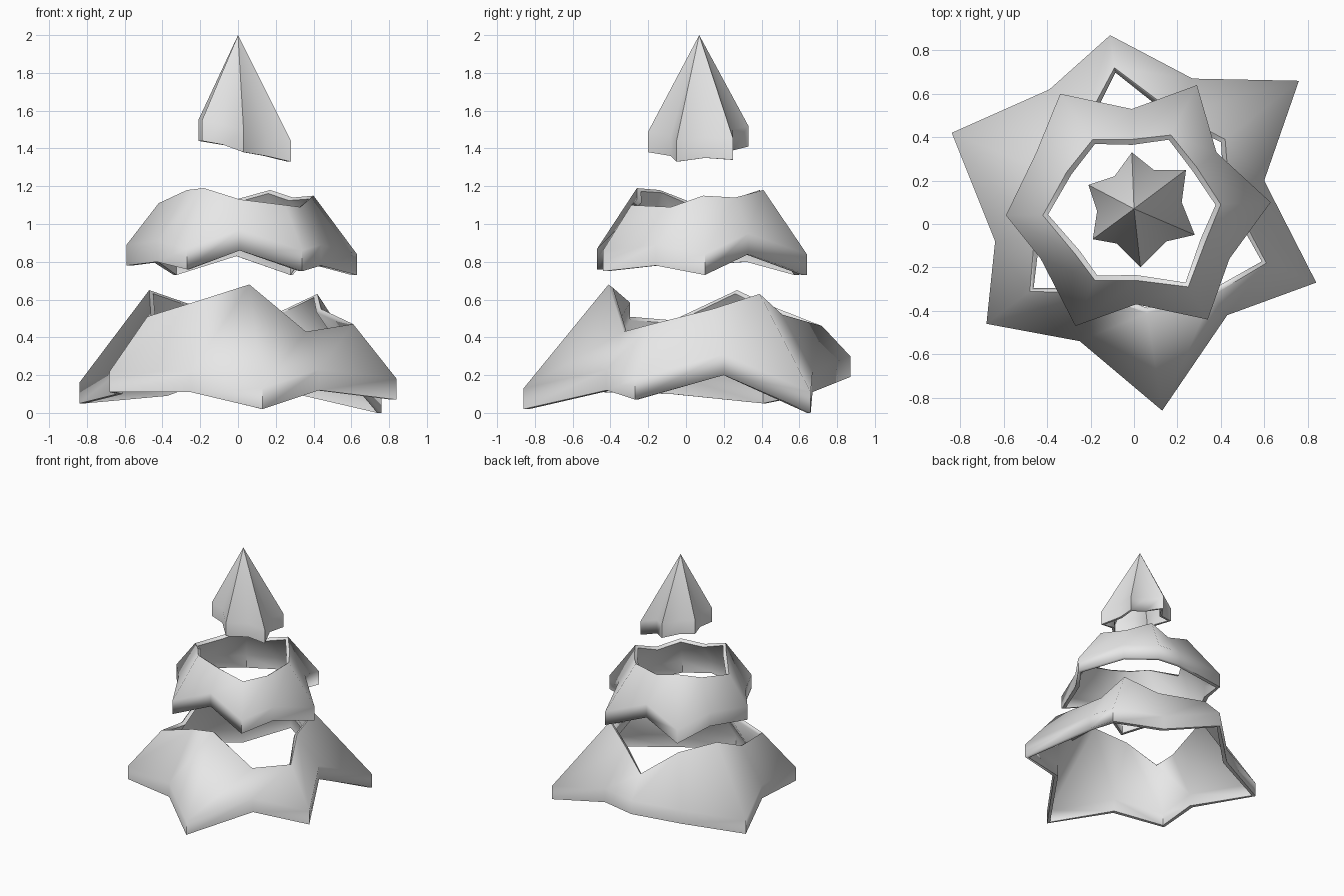
import bpy
import math

cube = bpy.data.objects.get("Cube")
if cube:
    bpy.data.objects.remove(cube, do_unlink=True)

# One plain grey for the whole tree
grey = bpy.data.materials.new("plain_grey")
grey.use_nodes = True
grey.diffuse_color = (0.8, 0.8, 0.8, 1)
grey.node_tree.nodes["Principled BSDF"].inputs["Base Color"].default_value = grey.diffuse_color

SKIRT = 0.11  # height of the upright band around each hem


def metres(points):
    """Turn hand-placed points in hundredths into scene units."""
    return [tuple(value / 100 for value in point) for point in points]


def band(lower, upper):
    """Faces joining two closed rings, given by their vertex indices."""
    count = len(lower)
    faces = []
    for i in range(count):
        j = (i + 1) % count
        faces.append((lower[j], lower[i], upper[i], upper[j]))
    return faces


def make_tier(name, hem, collar=None, apex=None, thickness=0.03):
    """Star-shaped hollow tier: hem, upright skirt, then a collar ring or an apex."""
    hem = metres(hem)
    count = len(hem)
    shoulder = [(x, y, z + SKIRT) for x, y, z in hem]
    verts = hem + shoulder
    hem_ring = range(count)
    shoulder_ring = range(count, count + count)
    faces = band(hem_ring, shoulder_ring)

    if collar:
        collar_ring = range(len(verts), len(verts) + count)
        verts += metres(collar)
        faces += band(shoulder_ring, collar_ring)
    else:
        tip = len(verts)
        verts += metres([apex])
        for i in range(count):
            j = (i + 1) % count
            faces.append((shoulder_ring[j], shoulder_ring[i], tip))

    mesh = bpy.data.meshes.new(name)
    mesh.from_pydata(verts, [], faces)
    mesh.materials.append(grey)
    tier = bpy.data.objects.new(name, mesh)
    bpy.context.collection.objects.link(tier)

    # Give the sheet its wall thickness, then smooth it
    shell = tier.modifiers.new("wall", "SOLIDIFY")
    shell.thickness = thickness
    shell.offset = -1
    bpy.ops.object.select_all(action="DESELECT")
    tier.select_set(True)
    bpy.context.view_layer.objects.active = tier
    bpy.ops.object.modifier_apply(modifier=shell.name)
    bpy.ops.object.shade_smooth_by_angle(angle=math.radians(80))
    return tier


# Rings run clockwise from the back, alternating star point and notch
make_tier(
    "bottom_tier",
    hem=[(-11, 87, 19), (27, 67, 11), (76, 66, 0), (60, 20, 20),
         (84, -27, 7), (43, -42, 12), (13, -86, 2), (-25, -54, 11),
         (-68, -46, 11), (-64, -8, 10), (-84, 42, 5), (-39, 62, 9)],
    collar=[(-9, 72, 46), (19, 51, 52), (42, 39, 63), (44, 14, 55),
            (61, -18, 47), (36, -33, 43), (6, -41, 68), (-19, -32, 60),
            (-48, -31, 51), (-46, -7, 49), (-47, 27, 65), (-24, 44, 57)],
)

make_tier(
    "middle_tier",
    hem=[(-34, 60, 73), (-1, 53, 83), (29, 64, 73), (38, 33, 84),
         (63, 10, 73), (44, -16, 78), (34, -44, 75), (1, -37, 86),
         (-27, -47, 76), (-43, -16, 80), (-59, 4, 78), (-45, 33, 80)],
    collar=[(-19, 39, 118), (-1, 39, 113), (17, 41, 118), (29, 26, 114),
            (40, 9, 115), (33, -8, 109), (25, -29, 110), (1, -26, 113),
            (-18, -26, 119), (-27, -14, 118), (-42, 4, 111), (-31, 24, 113)],
)

make_tier(
    "top_cone",
    hem=[(-1, 33, 41), (9, 25, 39), (24, 25, 34), (22, 10, 35),
         (28, -5, 33), (15, -8, 36), (3, -20, 38), (-8, -9, 42),
         (-19, -7, 44), (-17, 6, 44), (-21, 18, 44), (-9, 22, 42)]
    and [(x, y, z + 100) for x, y, z in [
        (-1, 33, 41), (9, 25, 39), (24, 25, 34), (22, 10, 35),
        (28, -5, 33), (15, -8, 36), (3, -20, 38), (-8, -9, 42),
        (-19, -7, 44), (-17, 6, 44), (-21, 18, 44), (-9, 22, 42)]],
    apex=(0, 7, 200),
    thickness=0.02,
)
